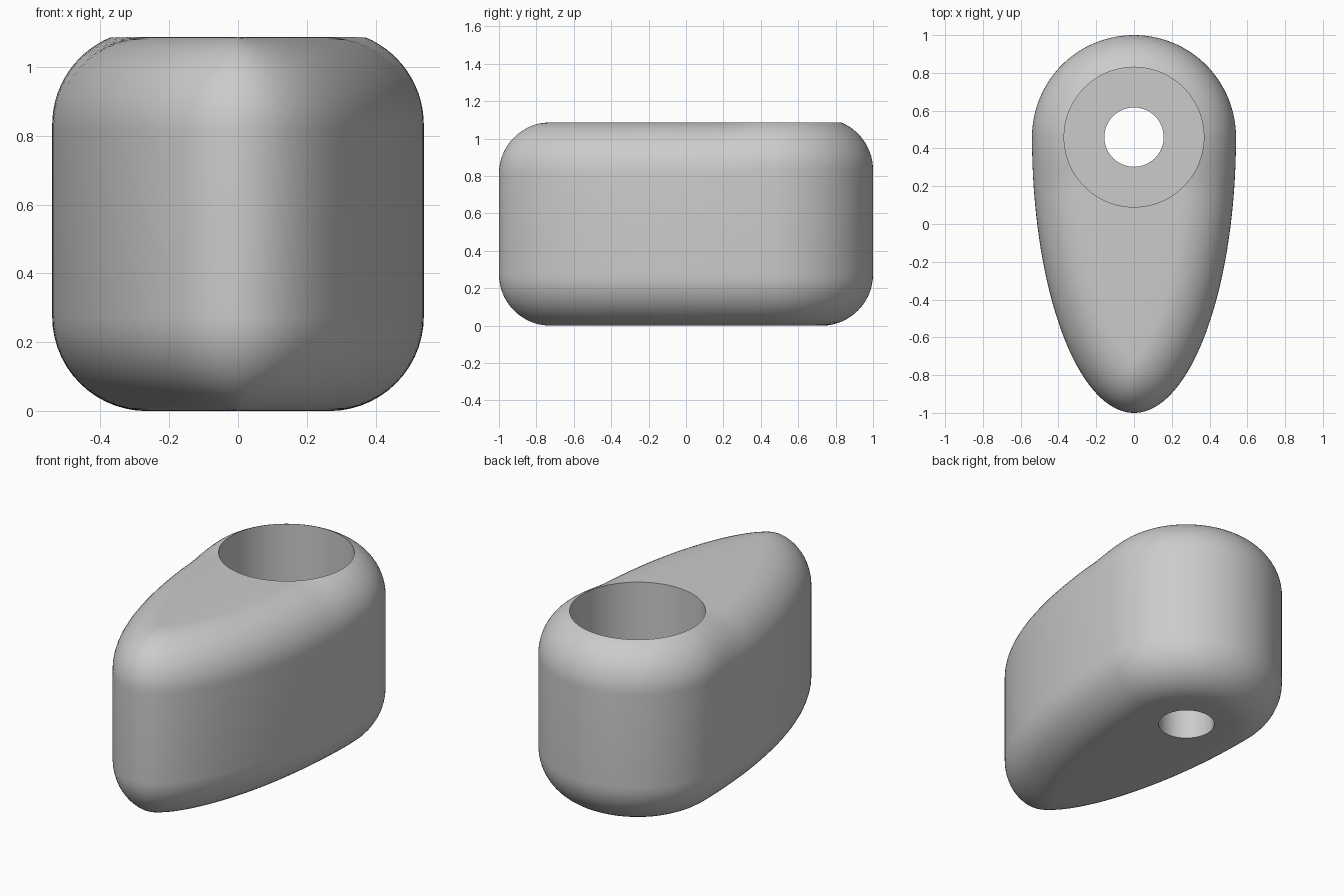
import bpy, bmesh
from math import sin, cos, pi, sqrt, hypot, acos

cube = bpy.data.objects.get("Cube")
if cube:
    bpy.data.objects.remove(cube, do_unlink=True)

HALF_W, BACK, FRONT = 0.54, 0.54, 1.46   # egg outline half axes
HOLE_Y, BORE, DRILL = 0.46, 0.37, 0.157  # stepped hole
HEIGHT, R = 1.087, 0.275                 # body height and fillet radius
FLOOR = 0.42                             # height of the bore's floor
STEPS, ARC = 96, 14

grey = bpy.data.materials.new("plain grey")
grey.use_nodes = True
grey.diffuse_color = (0.6, 0.6, 0.6, 1)
grey.node_tree.nodes["Principled BSDF"].inputs["Base Color"].default_value = (0.6, 0.6, 0.6, 1)


def rim_distance(x, y, nx, ny):
    """Distance along the inward normal to the bore's rim."""
    dy = y - HOLE_Y
    b = x * nx + dy * ny
    disc = b * b - (x * x + dy * dy - (BORE - 0.002) ** 2)
    return b - sqrt(disc) if disc > 0 else R


def column(angle):
    """One vertical section of the body, from the underside to the top."""
    depth = FRONT if angle < 0 else BACK
    x, y = HALF_W * cos(angle), HOLE_Y + depth * sin(angle)
    nx, ny = cos(angle) / HALF_W, sin(angle) / depth
    length = hypot(nx, ny)
    nx, ny = nx / length, ny / length
    low = min(R, HALF_W ** 2 * length)         # stop at the centre line
    rim = rim_distance(x, y, nx, ny)           # or at the rim of the bore
    high = min(low, rim)
    low_sweep, high_sweep = acos(1 - low / R), acos(1 - high / R)
    centre = HEIGHT - R * (sin(high_sweep) if rim < low else 1)
    points = []
    for i in range(ARC, -1, -1):
        t = low_sweep * i / ARC
        inset = R * (1 - cos(t))
        points.append((max(0, x - nx * inset), y - ny * inset, R - R * sin(t)))
    for i in range(ARC + 1):
        t = high_sweep * i / ARC
        inset = R * (1 - cos(t))
        points.append((max(0, x - nx * inset), y - ny * inset, centre + R * sin(t)))
    return points


# Body: filleted egg outline, both halves, with caps spanning left to right
bm = bmesh.new()
halves = {1: [], -1: []}
for i in range(STEPS + 1):
    # Smaller steps toward the narrow tip
    section = column(-pi / 2 + pi * i / STEPS)
    for side in halves:
        halves[side].append([bm.verts.new((side * x, y, z)) for x, y, z in section])
for side, cols in halves.items():
    for a, b in zip(cols, cols[1:]):
        for j in range(len(a) - 1):
            quad = (a[j], b[j], b[j + 1], a[j + 1])
            bm.faces.new(quad if side > 0 else quad[::-1])
left, right = halves[1], halves[-1]
for i in range(STEPS):
    bm.faces.new((right[i][-1], left[i][-1], left[i + 1][-1], right[i + 1][-1]))
    bm.faces.new((right[i + 1][0], left[i + 1][0], left[i][0], right[i][0]))
bmesh.ops.remove_doubles(bm, verts=bm.verts, dist=0.0003)
bmesh.ops.dissolve_degenerate(bm, edges=bm.edges, dist=0.0001)
bmesh.ops.recalc_face_normals(bm, faces=bm.faces)
mesh = bpy.data.meshes.new("body")
bm.to_mesh(mesh)
bm.free()
mesh.materials.append(grey)
body = bpy.data.objects.new("body", mesh)
bpy.context.collection.objects.link(body)


def drill(name, radius, bottom, top):
    """Cut a round vertical hole into the body."""
    bpy.ops.mesh.primitive_cylinder_add(vertices=96, radius=radius, depth=top - bottom,
                                        location=(0, HOLE_Y, (top + bottom) / 2))
    cutter = bpy.context.object
    cutter.name = name
    cutter.hide_render = True
    cutter.data.materials.append(grey)
    bpy.ops.object.select_all(action='DESELECT')
    bpy.context.view_layer.objects.active = body
    body.select_set(True)
    mod = body.modifiers.new(name, 'BOOLEAN')
    mod.operation, mod.solver, mod.object = 'DIFFERENCE', 'EXACT', cutter
    bpy.ops.object.modifier_apply(modifier=name)
    bpy.data.objects.remove(cutter, do_unlink=True)


# Wide bore from the top, narrow hole right through
drill("bore_cutter", BORE, FLOOR, HEIGHT + 0.3)
drill("through_hole_cutter", DRILL, -0.3, HEIGHT + 0.3)
bpy.ops.object.shade_smooth_by_angle(angle=pi / 6)
